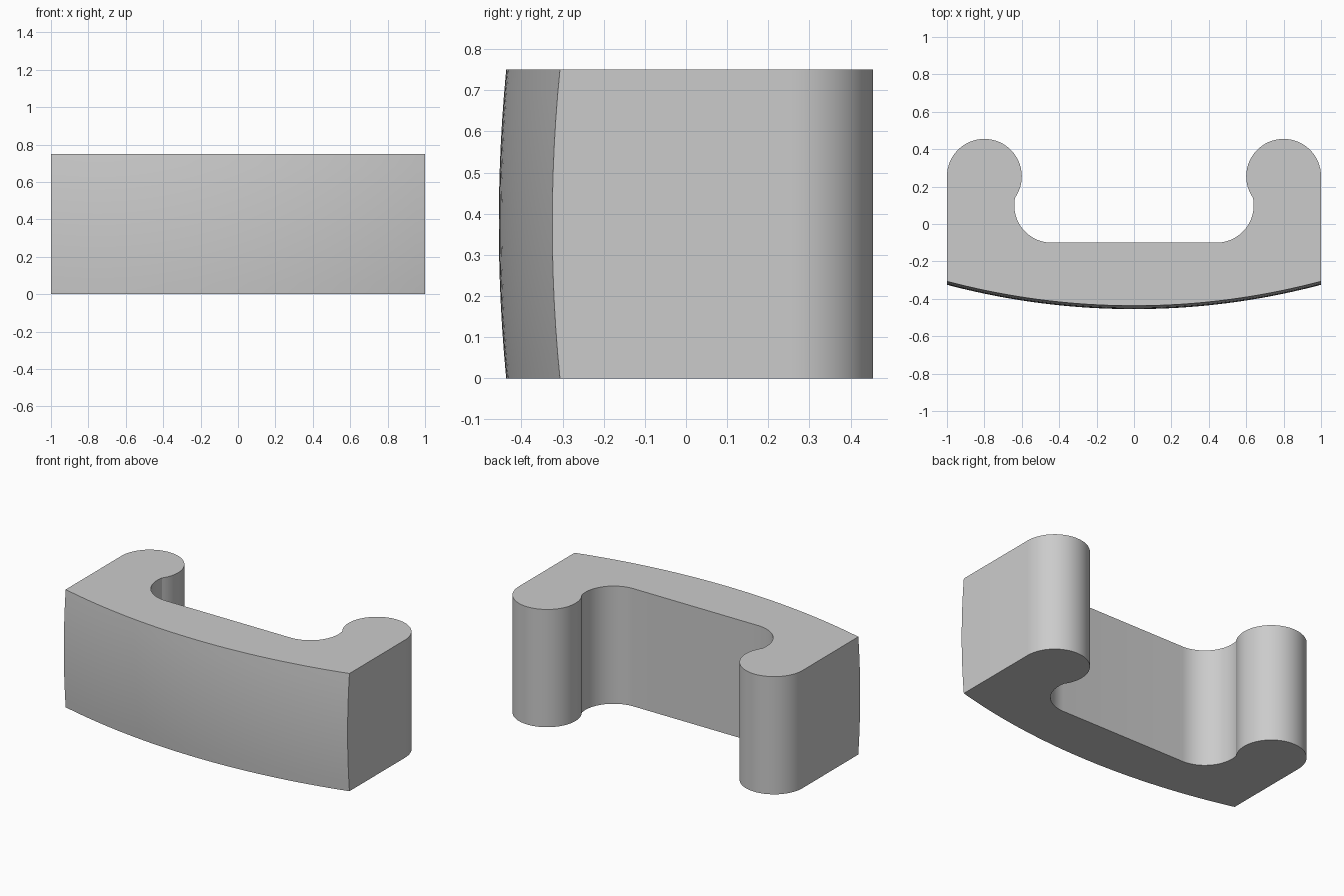
import bpy, bmesh, math

cube = bpy.data.objects.get("Cube")
if cube:
    bpy.data.objects.remove(cube, do_unlink=True)

HEIGHT, LUG_R, FRONT_R = 0.75, 0.2, 3.91
LUG, FILLET = (0.8, 0.255), (0.44, 0.1)
FRONT_Y = -0.455
COLS, ROWS = 40, 12

grey = bpy.data.materials.new("light grey")
grey.use_nodes = True
colour = (0.6, 0.6, 0.6, 1)
grey.diffuse_color = colour
grey.node_tree.nodes["Principled BSDF"].inputs["Base Color"].default_value = colour


def arc(centre, start, end, steps):
    """Points on a circle of the lug radius, angles in radians."""
    angles = [start + (end - start) * i / steps for i in range(steps + 1)]
    return [(centre[0] + LUG_R * math.cos(a), centre[1] + LUG_R * math.sin(a)) for a in angles]


def front_point(x, z):
    """Gently domed front, part of a large sphere."""
    depth = math.sqrt(FRONT_R ** 2 - x ** 2 - (z - HEIGHT / 2) ** 2)
    return (x, FRONT_Y + FRONT_R - depth, z)


# Rear outline of one arm: round lug meeting the hollow's fillet in a crease
dx, dy = LUG[0] - FILLET[0], LUG[1] - FILLET[1]
toward = math.atan2(dy, dx)
half = math.acos(math.hypot(dx, dy) / 2 / LUG_R)
arm = arc(LUG, 0, toward + math.pi + half, 36)
arm += arc(FILLET, toward - half, -math.pi / 2, 20)[1:]
outline = arm + [(-x, y) for x, y in reversed(arm)]

bm = bmesh.new()

# Domed front face
grid = [[bm.verts.new(front_point(-1 + 2 * c / COLS, HEIGHT * r / ROWS))
         for c in range(COLS + 1)] for r in range(ROWS + 1)]
for low, high in zip(grid, grid[1:]):
    for c in range(COLS):
        bm.faces.new((low[c], low[c + 1], high[c + 1], high[c]))

# Upright rear wall following the outline
bottom = [bm.verts.new((x, y, 0)) for x, y in outline]
top = [bm.verts.new((x, y, HEIGHT)) for x, y in outline]
for i in range(len(outline) - 1):
    bm.faces.new((bottom[i], bottom[i + 1], top[i + 1], top[i]))

# Flat ends, underside and top
bm.faces.new([row[-1] for row in grid] + [top[0], bottom[0]])
bm.faces.new([row[0] for row in grid] + [top[-1], bottom[-1]])
bm.faces.new(grid[0] + bottom)
bm.faces.new(grid[-1] + top)
bmesh.ops.recalc_face_normals(bm, faces=bm.faces)

mesh = bpy.data.meshes.new("clip_body")
bm.to_mesh(mesh)
bm.free()
mesh.materials.append(grey)
body = bpy.data.objects.new("clip_body", mesh)
bpy.context.collection.objects.link(body)

# Smooth curves, keeping the crease and the rims sharp
bpy.ops.object.select_all(action="DESELECT")
body.select_set(True)
bpy.context.view_layer.objects.active = body
bpy.ops.object.shade_smooth_by_angle(angle=math.radians(12))
